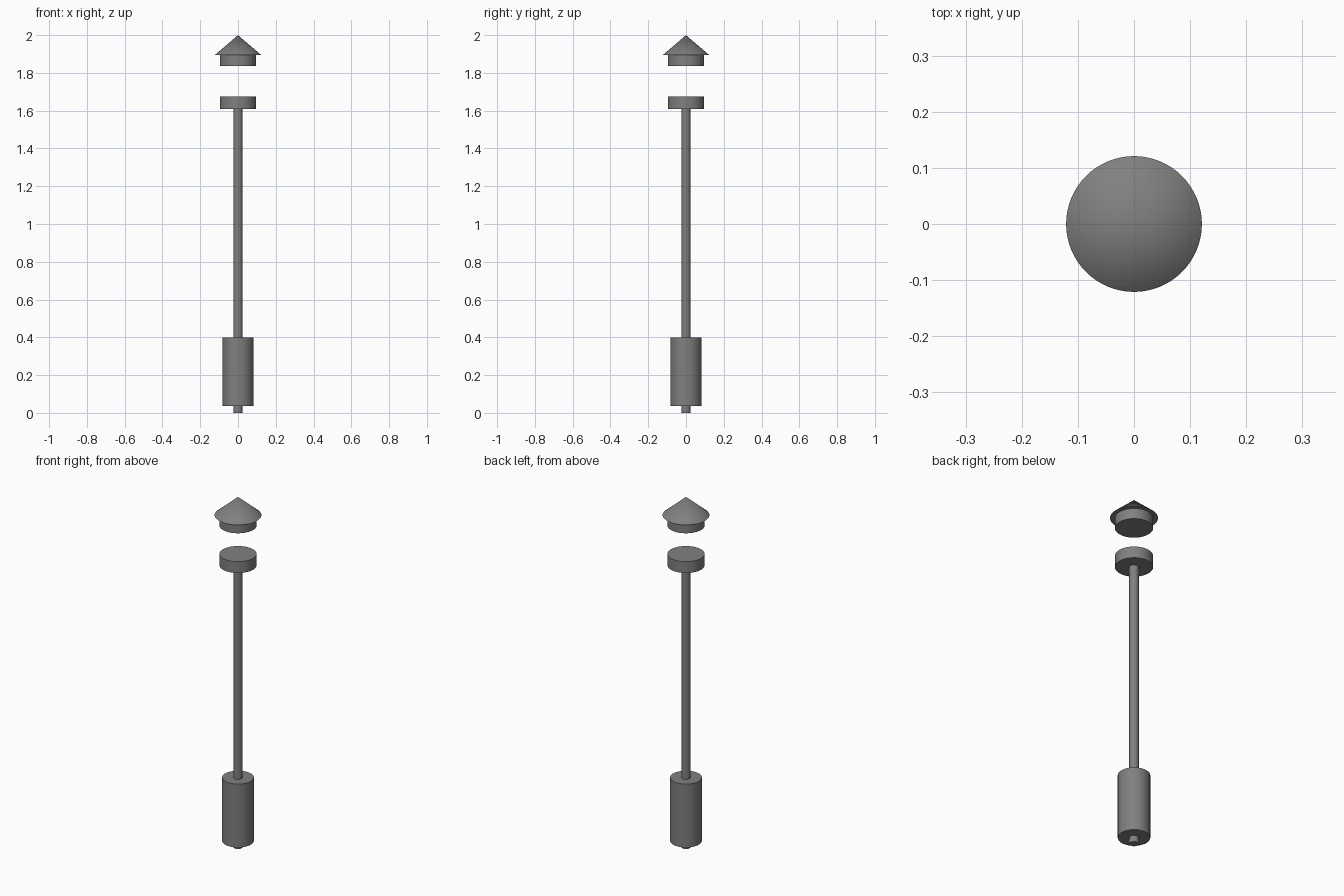
import bpy

cube = bpy.data.objects.get("Cube")
if cube:
    bpy.data.objects.remove(cube, do_unlink=True)

# Single dark grey metal
metal = bpy.data.materials.new("grey_metal")
metal.use_nodes = True
colour = (0.216, 0.216, 0.216, 1.0)
metal.diffuse_color = colour
metal.node_tree.nodes["Principled BSDF"].inputs["Base Color"].default_value = colour


def turned_part(name, bottom, top, radius, top_radius=None):
    """Closed round part standing between two heights."""
    bpy.ops.mesh.primitive_cone_add(
        vertices=64,
        radius1=radius,
        radius2=radius if top_radius is None else top_radius,
        depth=top - bottom,
        location=(0, 0, (bottom + top) / 2),
    )
    part = bpy.context.object
    part.name = name
    part.data.materials.append(metal)
    bpy.ops.object.shade_smooth_by_angle()
    return part


# Post: slim pole running through the thick base sleeve
turned_part("pole", 0.0, 1.61, 0.024)
turned_part("base_sleeve", 0.036, 0.398, 0.082)

# Lamp head: lower holder, open gap, upper collar and pointed roof
turned_part("lower_holder", 1.61, 1.675, 0.096)
turned_part("upper_collar", 1.837, 1.896, 0.096)
turned_part("roof", 1.896, 2.0, 0.121, 0.0)
